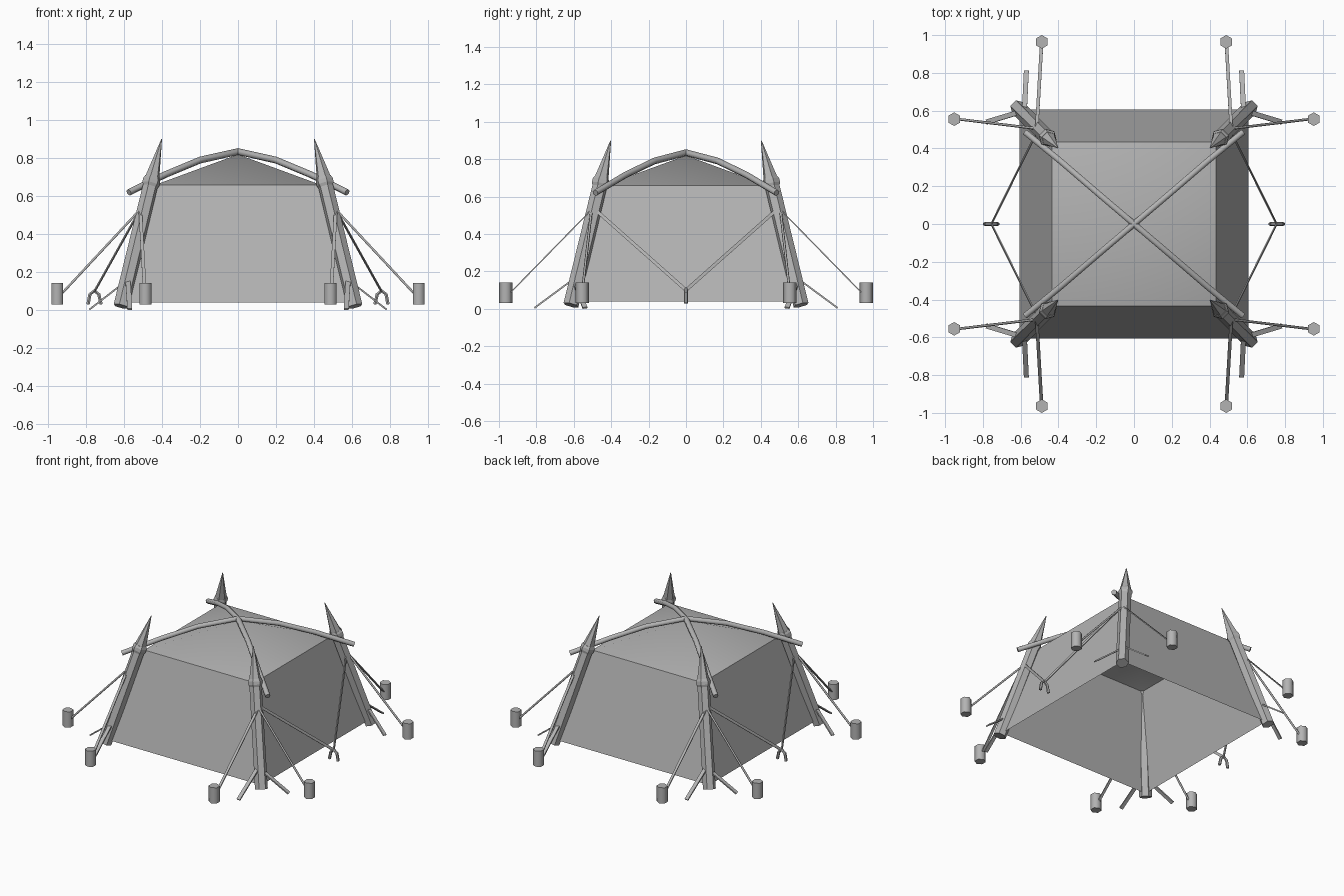
import bpy, bmesh
from math import radians
from mathutils import Vector

if "Cube" in bpy.data.objects:
    bpy.data.objects.remove(bpy.data.objects["Cube"])

QUADS = [(sx, sy) for sx in (-1, 1) for sy in (-1, 1)]
GREY = bpy.data.materials.new("dark_grey")
GREY.diffuse_color = (0.45, 0.45, 0.45, 1)
GREY.use_nodes = True
GREY.node_tree.nodes["Principled BSDF"].inputs["Base Color"].default_value = GREY.diffuse_color


def finish(name, bm, smooth=0):
    """Make an object; edges sharper than `smooth` degrees stay sharp."""
    bmesh.ops.recalc_face_normals(bm, faces=bm.faces)
    if smooth:
        for f in bm.faces:
            f.smooth = True
        for e in bm.edges:
            e.smooth = e.calc_face_angle(0) < radians(smooth)
    mesh = bpy.data.meshes.new(name)
    bm.to_mesh(mesh)
    bm.free()
    mesh.materials.append(GREY)
    obj = bpy.data.objects.new(name, mesh)
    bpy.context.collection.objects.link(obj)
    return obj


def sweep(name, pts, radii, section, side, smooth=0):
    """Sweep a unit 2D section along pts; side fixes the section's first axis."""
    pts = [Vector(p) for p in pts]
    bm = bmesh.new()
    rings = []
    for i, p in enumerate(pts):
        d = (pts[min(i + 1, len(pts) - 1)] - pts[max(i - 1, 0)]).normalized()
        u = Vector(side)
        u = (u - d * u.dot(d)).normalized()
        v = d.cross(u)
        rings.append([bm.verts.new(p + (u * a + v * b) * radii[i]) for a, b in section])
    n = len(section)
    for r0, r1 in zip(rings, rings[1:]):
        for k in range(n):
            bm.faces.new((r0[k], r0[(k + 1) % n], r1[(k + 1) % n], r1[k]))
    bm.faces.new(rings[0])
    bm.faces.new(rings[-1])
    return finish(name, bm, smooth)


HEX = [(1, 0), (0.5, 0.87), (-0.5, 0.87), (-1, 0), (-0.5, -0.87), (0.5, -0.87)]
RIBBON = [(1, 0.35), (-1, 0.35), (-1, -0.35), (1, -0.35)]

# Canvas: four flat sloping walls and a smooth pyramid roof, open underneath
bm = bmesh.new()
corners = [(-1, -1), (1, -1), (1, 1), (-1, 1)]
low = [bm.verts.new((0.605 * x, 0.605 * y, 0.04)) for x, y in corners]
eave = [bm.verts.new((0.435 * x, 0.435 * y, 0.66)) for x, y in corners]
apex = bm.verts.new((0, 0, 0.82))
for i in range(4):
    j = (i + 1) % 4
    bm.faces.new((low[i], low[j], eave[j], eave[i]))
    bm.faces.new((eave[i], eave[j], apex))
finish("tent_canvas", bm, 45)

# Arched roof poles crossing over the top
half = [(0.575, 0.485, 0.62), (0.38, 0.325, 0.715), (0.2, 0.17, 0.79)]
for s in (-1, 1):
    path = [(-x, -y * s, z) for x, y, z in half] + [(0, 0, 0.835)]
    path += [(x, y * s, z) for x, y, z in reversed(half)]
    sweep("roof_pole", path, [0.018] * 7, HEX, (0, 0, 1), 65)


def post_point(z, sx, sy):
    r = 0.62 - 0.242 * z
    return (sx * r, sy * r, z)


for sx, sy in QUADS:
    out = (sx, -sy, 0)
    # Sharpened corner post
    sweep("corner_post", [post_point(z, sx, sy) for z in (0.02, 0.69, 0.9)],
          [0.042, 0.04, 0.002], HEX, out)
    # Lashing where roof pole meets post
    sweep("post_lashing", [post_point(z, sx, sy) for z in (0.65, 0.665, 0.685, 0.7)],
          [0.04, 0.047, 0.047, 0.04], HEX, out)
    # Short bracing sticks at the foot
    top = (sx * 0.58, sy * 0.60, 0.16)
    sweep("foot_stick", [top, (sx * 0.78, sy * 0.54, 0.005)], [0.013] * 2, RIBBON, (0, 1, 0))
    sweep("foot_stick", [top, (sx * 0.57, sy * 0.81, 0.005)], [0.013] * 2, RIBBON, (1, 0, 0))
    # Guy ropes to weights and to the side peg
    tie = (sx * 0.515, sy * 0.505, 0.53)
    sweep("guy_rope", [tie, (sx * 0.93, sy * 0.555, 0.085)], [0.007] * 2, HEX, (0, 1, 0), 65)
    sweep("guy_rope", [tie, (sx * 0.49, sy * 0.94, 0.085)], [0.009] * 2, RIBBON, (1, 0, 0))
    sweep("side_rope", [(sx * 0.515, sy * 0.485, 0.53), (sx * 0.755, 0, 0.1)],
          [0.009] * 2, RIBBON, (0, 1, -1.1 * sy))
    # Six-sided anchor weights
    for x, y in ((0.952, 0.555), (0.488, 0.964)):
        sweep("anchor_weight", [(sx * x, sy * y, 0.03), (sx * x, sy * y, 0.142)],
              [0.036] * 2, HEX, (0, 1, 0), 65)

# Hooped pegs at each side
for s in (-1, 1):
    hoop = [(0.721, 0.03), (0.733, 0.083), (0.757, 0.102), (0.78, 0.083), (0.79, 0.03)]
    sweep("side_peg", [(s * x, 0, z) for x, z in hoop], [0.01] * 5, HEX, (0, 1, 0))
